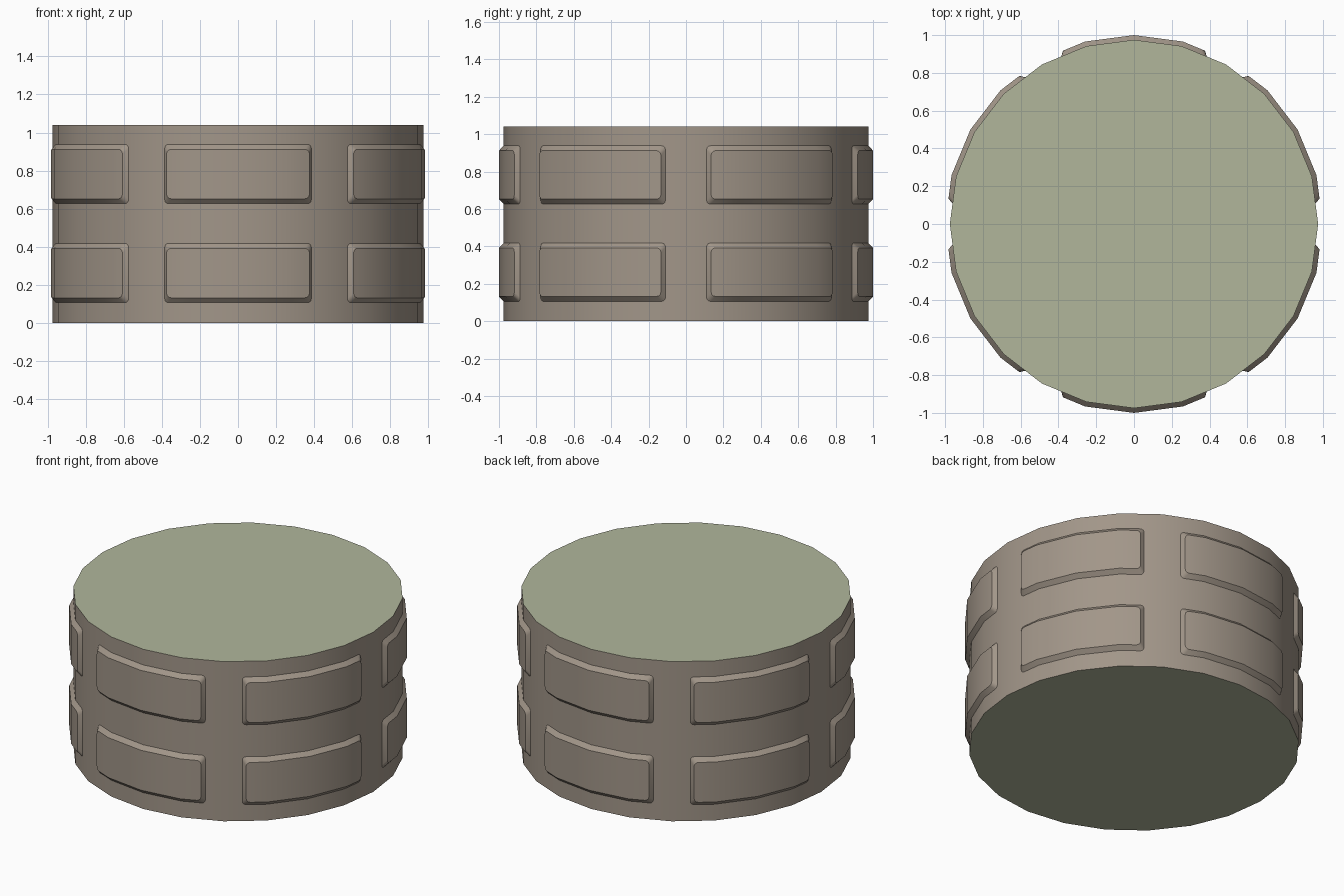
import bpy, bmesh, math

if "Cube" in bpy.data.objects:
    bpy.data.objects.remove(bpy.data.objects["Cube"])

R_BODY, R_PAD, HEIGHT, SIDES = 0.975, 1.0, 1.04, 24
STEP = 360 / SIDES


def material(name, rgb):
    m = bpy.data.materials.new(name)
    m.diffuse_color = (*rgb, 1)
    m.use_nodes = True
    m.node_tree.nodes["Principled BSDF"].inputs["Base Color"].default_value = m.diffuse_color
    return m


brown = material("warm grey brown", (0.36, 0.305, 0.25))
green = material("pale sage", (0.44, 0.47, 0.33))


def finish(name, bm, mats):
    bmesh.ops.recalc_face_normals(bm, faces=bm.faces)
    me = bpy.data.meshes.new(name)
    bm.to_mesh(me)
    bm.free()
    for m in mats:
        me.materials.append(m)
    ob = bpy.data.objects.new(name, me)
    bpy.context.collection.objects.link(ob)
    bpy.ops.object.select_all(action='DESELECT')
    ob.select_set(True)
    bpy.context.view_layer.objects.active = ob
    bpy.ops.object.shade_smooth_by_angle(angle=math.radians(30))
    return ob


def on_facets(radius, deg, z):
    # point on the faceted drum wall at the given angle
    r = radius * math.cos(math.radians(STEP / 2)) / math.cos(math.radians(deg % STEP - STEP / 2))
    a = math.radians(deg)
    return (r * math.cos(a), r * math.sin(a), z)


# drum body: brown wall, sage end caps
bm = bmesh.new()
rings = [[bm.verts.new(on_facets(R_BODY, i * STEP, z)) for i in range(SIDES)] for z in (0, HEIGHT)]
for i in range(SIDES):
    j = (i + 1) % SIDES
    bm.faces.new((rings[0][i], rings[0][j], rings[1][j], rings[1][i]))
for ring in rings:
    bm.faces.new(ring).material_index = 1
finish("drum_body", bm, (brown, green))


def columns(half_deg, half_h, corner):
    # (angle, half height) columns of a rounded rectangle
    c_deg = math.degrees(corner)
    right = [(half_deg - c_deg * (1 - math.sin(t)), half_h - corner * (1 - math.cos(t)))
             for t in (0, math.pi / 6, math.pi / 3, math.pi / 2)]
    left = [(-a, h) for a, h in reversed(right)]
    return left + [(k * STEP, half_h) for k in (-1, 0, 1)] + right


def pad(name, centre, z):
    bm = bmesh.new()
    loops = []
    for radius, cols in ((R_BODY, columns(23.5, 0.156, 0.022)), (R_PAD, columns(22.25, 0.13, 0.025))):
        lo = [bm.verts.new(on_facets(radius, centre + a, z - h)) for a, h in cols]
        hi = [bm.verts.new(on_facets(radius, centre + a, z + h)) for a, h in cols]
        loops.append(lo + hi[::-1])
    # outer face strips
    n = len(lo)
    for i in range(n - 1):
        bm.faces.new((lo[i], lo[i + 1], hi[i + 1], hi[i]))
    # bevelled rim
    base, top = loops
    for i in range(2 * n):
        j = (i + 1) % (2 * n)
        bm.faces.new((base[i], base[j], top[j], top[i]))
    ob = finish(name, bm, (brown,))
    # open shell: make sure it faces outwards
    me = ob.data
    f = max(me.polygons, key=lambda p: p.area)
    if f.normal.x * f.center.x + f.normal.y * f.center.y < 0:
        me.flip_normals()


# two rows of six raised pads
for row, z in (("lower", 0.262), ("upper", 0.782)):
    for k in range(6):
        pad(f"{row}_pad_{k + 1}", 30 + 60 * k, z)
